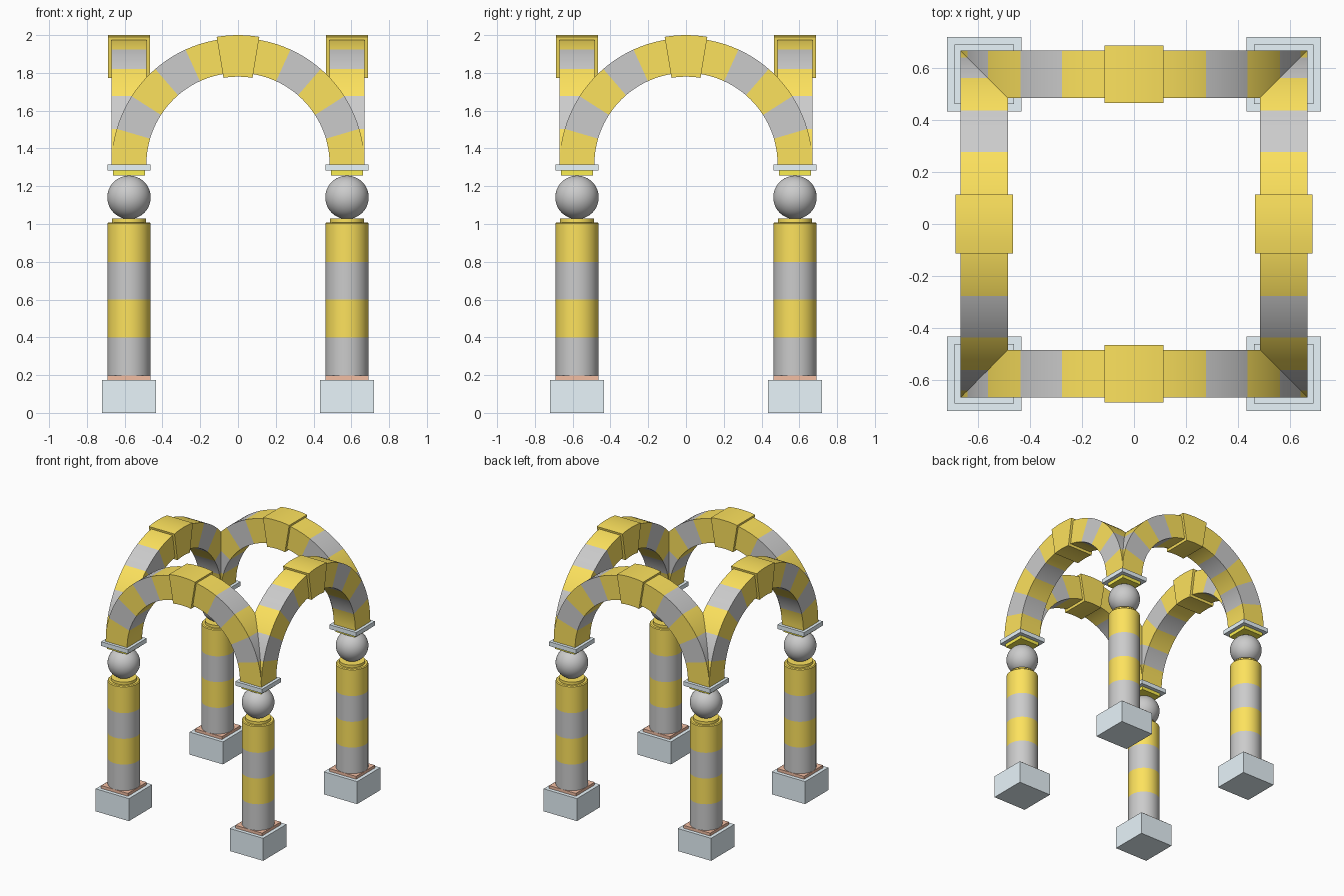
import bpy, bmesh, math
from mathutils import Matrix

if "Cube" in bpy.data.objects:
    bpy.data.objects.remove(bpy.data.objects["Cube"])

C = 0.577          # column and arch centre offset
SPRING = 1.315     # height where the arches start


def material(name, rgb):
    m = bpy.data.materials.new(name)
    m.diffuse_color = (*rgb, 1)
    m.use_nodes = True
    m.node_tree.nodes["Principled BSDF"].inputs["Base Color"].default_value = m.diffuse_color
    return m


GREY = material("stone_grey", (0.8, 0.8, 0.8))
YELLOW = material("yellow", (0.98, 0.76, 0.11))
BRIGHT = material("bright_yellow", (0.97, 0.86, 0.08))
BLUE = material("pale_blue", (0.81, 0.91, 0.96))
ORANGE = material("terracotta", (0.9, 0.52, 0.37))


def four(name, bm, mats, smooth=False):
    """Place one mesh at all four quarter turns around the centre."""
    bmesh.ops.recalc_face_normals(bm, faces=bm.faces)
    me = bpy.data.meshes.new(name)
    bm.to_mesh(me)
    bm.free()
    for m in mats:
        me.materials.append(m)
    for k in range(4):
        ob = bpy.data.objects.new(f"{name}_{k + 1}", me)
        ob.rotation_euler.z = k * math.pi / 2
        bpy.context.collection.objects.link(ob)
    if smooth:
        bpy.ops.object.select_all(action='DESELECT')
        ob.select_set(True)
        bpy.context.view_layer.objects.active = ob
        bpy.ops.object.shade_smooth_by_angle(angle=math.radians(30))


def slab(name, half, z0, z1, mat):
    bm = bmesh.new()
    mtx = Matrix.Translation((C, -C, (z0 + z1) / 2)) @ Matrix.Diagonal((2 * half, 2 * half, z1 - z0, 1))
    bmesh.ops.create_cube(bm, size=1, matrix=mtx)
    four(name, bm, [mat])


def lathe(name, profile, bands, mats, n=48):
    """Revolve (radius, z) points; bands gives each strip's material."""
    bm = bmesh.new()
    rings = [[bm.verts.new((C + r * math.cos(2 * math.pi * i / n),
                            -C + r * math.sin(2 * math.pi * i / n), z)) for i in range(n)]
             for r, z in profile]
    for a, b, band in zip(rings, rings[1:], bands):
        for i in range(n):
            j = (i + 1) % n
            bm.faces.new((a[i], a[j], b[j], b[i])).material_index = band
    bm.faces.new(rings[0]).material_index = bands[0]
    bm.faces.new(rings[-1]).material_index = bands[-1]
    four(name, bm, mats, True)


def arc_block(name, r0, r1, half, start, end, stones, steps, mats):
    """Sweep a rectangle along an arc, alternating the stone colours."""
    bm = bmesh.new()
    n = stones * steps
    secs = []
    for i in range(n + 1):
        a = math.radians(start + (end - start) * i / n)
        secs.append([bm.verts.new((r * math.cos(a), -C + y, SPRING + r * math.sin(a)))
                     for r, y in ((r0, -half), (r1, -half), (r1, half), (r0, half))])
    for i in range(n):
        for k in range(4):
            j = (k + 1) % 4
            f = bm.faces.new((secs[i][k], secs[i][j], secs[i + 1][j], secs[i + 1][k]))
            f.material_index = (i // steps) % 2 % len(mats)
    bm.faces.new(secs[0])
    bm.faces.new(secs[-1])
    four(name, bm, mats, True)


# Footing and plinth
slab("footing", 0.143, 0, 0.175, BLUE)
slab("plinth", 0.115, 0.175, 0.197, ORANGE)

# Banded column with a small necking disc on top
lathe("column", [(0.114, 0.195), (0.114, 0.4), (0.114, 0.6), (0.114, 0.8), (0.114, 1.003),
                 (0.108, 1.009), (0.091, 1.009), (0.091, 1.03)],
      [0, 1, 0, 1, 1, 1, 1], [GREY, YELLOW])

# Ball resting on the column
ball = bmesh.new()
bmesh.ops.create_uvsphere(ball, u_segments=48, v_segments=24, radius=0.115,
                          matrix=Matrix.Translation((C, -C, 1.141)))
four("ball", ball, [GREY], True)

# Pad and impost under the arch feet
slab("pad", 0.085, 1.256, 1.283, BRIGHT)
slab("impost", 0.115, 1.282, SPRING, BLUE)

# Eleven-stone arches with projecting keystones
arc_block("arch", 0.485, 0.669, 0.092, 0, 180, 11, 5, [YELLOW, GREY])
arc_block("keystone", 0.465, 0.685, 0.11, 80.5, 99.5, 1, 6, [YELLOW])
